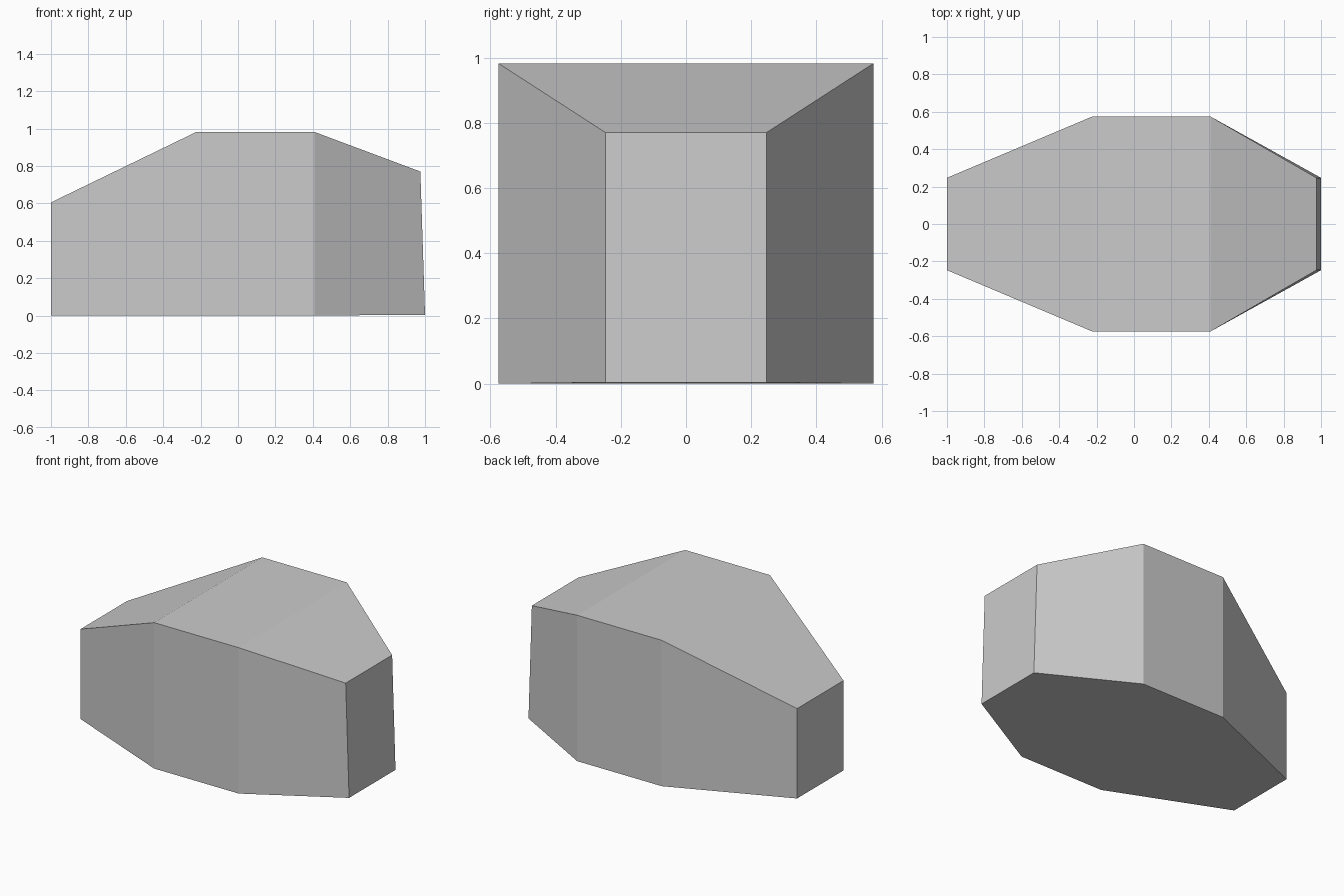
import bpy, bmesh

if "Cube" in bpy.data.objects:
    bpy.data.objects.remove(bpy.data.objects["Cube"])

# Cross-sections along x: (x at bottom, x at top, half width, bottom z, top z)
SECTIONS = [
    (-1.0, -1.0, 0.247, 0.0, 0.605),
    (-0.222, -0.222, 0.575, 0.0, 0.982),
    (0.408, 0.408, 0.575, 0.0, 0.982),
    (1.0, 0.975, 0.247, 0.004, 0.77),
]


def loft(name, sections):
    bm = bmesh.new()
    rings = []
    for xb, xt, w, zb, zt in sections:
        corners = [(xb, -w, zb), (xb, w, zb), (xt, w, zt), (xt, -w, zt)]
        rings.append([bm.verts.new(c) for c in corners])
    # Sides between neighbouring sections
    for a, b in zip(rings, rings[1:]):
        for i in range(4):
            j = (i + 1) % 4
            bm.faces.new((a[i], a[j], b[j], b[i]))
    # End caps
    bm.faces.new(rings[0])
    bm.faces.new(rings[-1])
    bmesh.ops.recalc_face_normals(bm, faces=bm.faces[:])
    mesh = bpy.data.meshes.new(name)
    bm.to_mesh(mesh)
    bm.free()
    obj = bpy.data.objects.new(name, mesh)
    bpy.context.collection.objects.link(obj)
    return obj


# Faceted flat-shaded block, widest and tallest in the middle
loft("faceted_body", SECTIONS)
